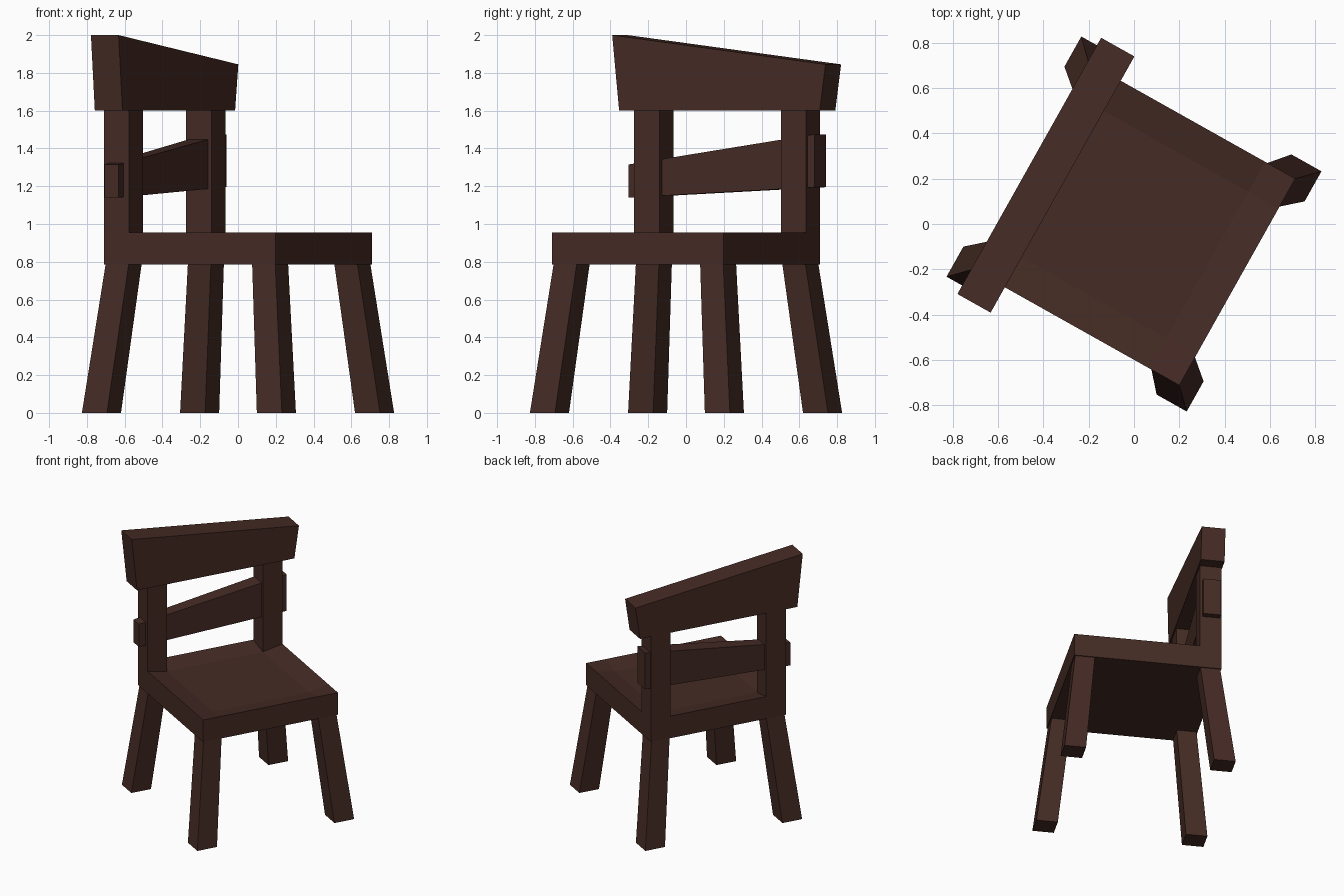
import bpy, bmesh
from math import radians
from mathutils import Matrix

if "Cube" in bpy.data.objects:
    bpy.data.objects.remove(bpy.data.objects["Cube"])

TURN = Matrix.Rotation(radians(60.7), 4, 'Z')   # chair is modelled facing -y, then turned

wood = bpy.data.materials.new("dark_wood")
wood.diffuse_color = (0.06, 0.024, 0.018, 1)
wood.use_nodes = True
wood.node_tree.nodes["Principled BSDF"].inputs["Base Color"].default_value = wood.diffuse_color


def finish(name, bm):
    bmesh.ops.recalc_face_normals(bm, faces=bm.faces)
    bm.transform(TURN)
    mesh = bpy.data.meshes.new(name)
    bm.to_mesh(mesh)
    bm.free()
    mesh.materials.append(wood)
    obj = bpy.data.objects.new(name, mesh)
    bpy.context.collection.objects.link(obj)
    return obj


def loft(name, a, b):
    """Closed block between two four-point end sections."""
    bm = bmesh.new()
    va = [bm.verts.new(p) for p in a]
    vb = [bm.verts.new(p) for p in b]
    bm.faces.new(va)
    bm.faces.new(vb)
    for i in range(4):
        j = (i + 1) % 4
        bm.faces.new((va[i], va[j], vb[j], vb[i]))
    return finish(name, bm)


def side_section(x, y0, y1, z0, z1, x_top=None):
    xt = x if x_top is None else x_top
    return [(x, y0, z0), (x, y1, z0), (xt, y1, z1), (xt, y0, z1)]


def leg_section(sx, sy, inner, outer, z):
    return [(sx * u, sy * v, z) for u, v in
            ((inner, inner), (outer, inner), (outer, outer), (inner, outer))]


# Seat slab with a dished centre; the back posts grow out of its rear corners
HALF, INNER, Z0, Z1, DISH = 0.522, 0.37, 0.785, 0.955, 0.03
bm = bmesh.new()
steps = (-HALF, -INNER, INNER, HALF)
grid = [[bm.verts.new((x, y, Z1 - (DISH if 0 < i < 3 and 0 < j < 3 else 0)))
         for j, y in enumerate(steps)] for i, x in enumerate(steps)]
cells = {(i, j): bm.faces.new((grid[i][j], grid[i + 1][j], grid[i + 1][j + 1], grid[i][j + 1]))
         for i in range(3) for j in range(3)}
rim = ([grid[i][0] for i in range(3)] + [grid[3][j] for j in range(3)]
       + [grid[i][3] for i in (3, 2, 1)] + [grid[0][j] for j in (3, 2, 1)])
low = [bm.verts.new((v.co.x, v.co.y, Z0)) for v in rim]
for k in range(12):
    n = (k + 1) % 12
    bm.faces.new((rim[k], low[k], low[n], rim[n]))
bm.faces.new(low)
bmesh.ops.recalc_face_normals(bm, faces=bm.faces)
posts = bmesh.ops.extrude_discrete_faces(bm, faces=[cells[0, 2], cells[2, 2]])["faces"]
for face in posts:
    for v in face.verts:
        v.co.z = 1.60
finish("seat_and_back_posts", bm)

# Splayed legs
for sx, side in ((-1, "left"), (1, "right")):
    for sy, end in ((-1, "front"), (1, "back")):
        loft(f"{end}_leg_{side}",
             leg_section(sx, sy, 0.455, 0.607, 0),
             leg_section(sx, sy, 0.375, 0.515, Z0))

# Crooked top rail, flared and higher on one side
loft("top_rail",
     side_section(-0.608, 0.36, 0.528, 1.60, 2.00, -0.65),
     side_section(0.61, 0.36, 0.528, 1.60, 1.845, 0.645))

# Tilted slat running through both posts
loft("back_slat",
     side_section(-0.574, 0.402, 0.488, 1.14, 1.315),
     side_section(0.563, 0.386, 0.511, 1.195, 1.475))
